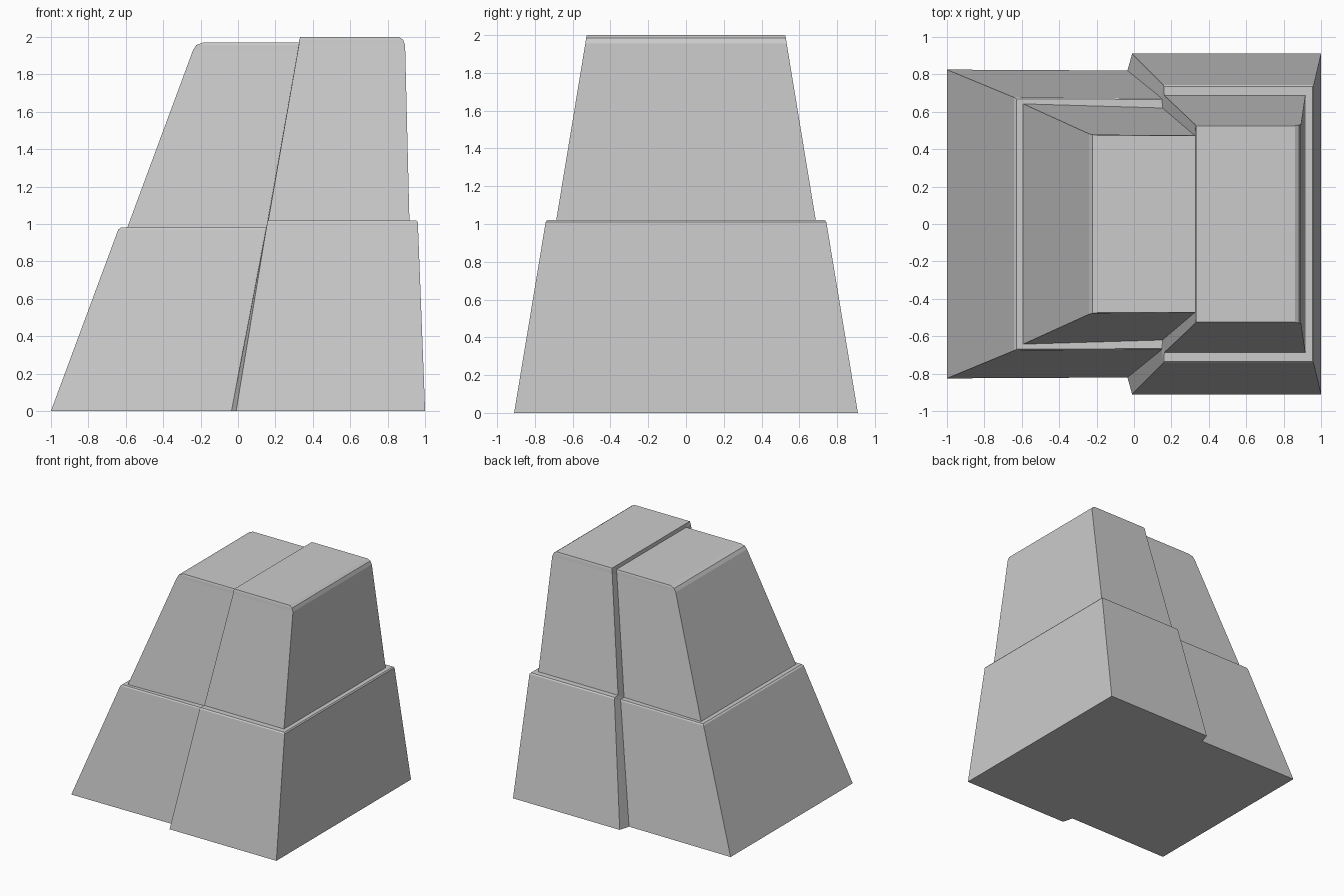
import bpy, bmesh

if "Cube" in bpy.data.objects:
    bpy.data.objects.remove(bpy.data.objects["Cube"])

# Each level is half of an outline, left end -> seam step -> right end (mirrored in y).
LEVELS = [
    # base
    [(-1.00, .825, 0), (-.035, .82, 0), (-.01, .91, 0), (1.00, .91, 0)],
    # lower tier rim, with a tiny softened edge
    [(-.640, .676, .97), (.148, .672, .97), (.157, .743, 1.01), (.961, .743, 1.01)],
    [(-.628, .668, .98), (.150, .666, .98), (.160, .735, 1.02), (.953, .735, 1.02)],
    # upper tier foot
    [(-.592, .642, .98), (.152, .62, .98), (.162, .687, 1.02), (.916, .687, 1.02)],
    # rounded top ends
    [(-.240, .482, 1.93), (.320, .477, 1.93), (.325, .533, 1.955), (.893, .533, 1.955)],
    [(-.222, .478, 1.957), (.325, .474, 1.957), (.328, .529, 1.985), (.882, .529, 1.985)],
    [(-.185, .472, 1.97), (.328, .472, 1.97), (.332, .525, 2.0), (.860, .525, 2.0)],
]


def outline(bm, half):
    front = [bm.verts.new((x, -y, z)) for x, y, z in half]
    back = [bm.verts.new((x, y, z)) for x, y, z in half]
    return front, back


def cap(bm, ring):
    front, back = ring
    for i in range(3):
        bm.faces.new((front[i], front[i + 1], back[i + 1], back[i]))


bm = bmesh.new()
rings = [outline(bm, half) for half in LEVELS]

# Walls and ledges between levels
for low, high in zip(rings, rings[1:]):
    a = low[0] + low[1][::-1]
    b = high[0] + high[1][::-1]
    for i in range(8):
        j = (i + 1) % 8
        bm.faces.new((a[i], a[j], b[j], b[i]))

# Bottom and stepped top
cap(bm, rings[0])
cap(bm, rings[-1])
bmesh.ops.recalc_face_normals(bm, faces=bm.faces[:])

mesh = bpy.data.meshes.new("stepped_block")
bm.to_mesh(mesh)
bm.free()
obj = bpy.data.objects.new("stepped_block", mesh)
bpy.context.collection.objects.link(obj)
